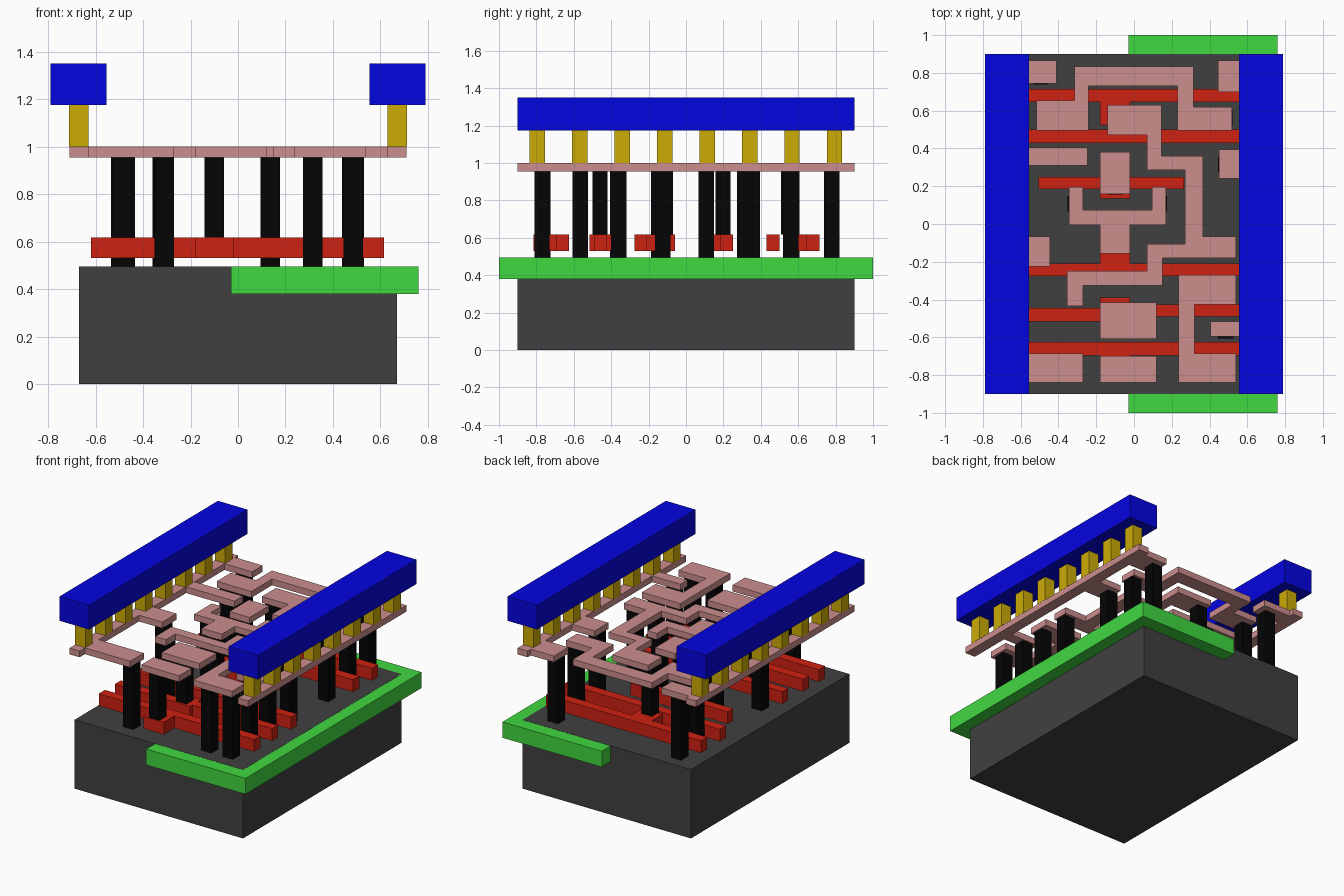
import bpy, bmesh


def material(name, rgb):
    m = bpy.data.materials.new(name)
    m.diffuse_color = [(c / 255) ** 2.2 for c in rgb] + [1]
    return m


GREY = material("dark_grey", (66, 66, 66))
GREEN = material("green", (66, 215, 66))
RED = material("red", (205, 38, 25))
BLACK = material("black", (13, 13, 13))
PINK = material("pink", (203, 140, 140))
GOLD = material("gold", (203, 170, 14))
BLUE = material("blue", (13, 13, 224))


def slab(name, shapes, z0, z1, mat):
    """Extrude one or more flat outlines from z0 up to z1 as one object."""
    bm = bmesh.new()
    for pts in shapes:
        face = bm.faces.new([bm.verts.new((x, y, z0)) for x, y in pts])
        up = bmesh.ops.extrude_face_region(bm, geom=[face])["geom"]
        for v in up:
            if isinstance(v, bmesh.types.BMVert):
                v.co.z = z1
    bmesh.ops.recalc_face_normals(bm, faces=bm.faces)
    me = bpy.data.meshes.new(name)
    bm.to_mesh(me)
    bm.free()
    me.materials.append(mat)
    ob = bpy.data.objects.new(name, me)
    bpy.context.collection.objects.link(ob)
    return ob


def rect(x0, x1, y0, y1):
    return [(x0, y0), (x1, y0), (x1, y1), (x0, y1)]


def square(x, y, r=0.041):
    return rect(x - r, x + r, y - r, y + r)


def padded_strip(x0, x1, y0, y1, pad_y):
    """Horizontal bar with a contact pad reaching to pad_y above or below."""
    a, b = -0.18, -0.02
    if pad_y > y1:
        return [(x0, y0), (x1, y0), (x1, y1), (b, y1), (b, pad_y), (a, pad_y), (a, y1), (x0, y1)]
    return [(x0, y1), (x1, y1), (x1, y0), (b, y0), (b, pad_y), (a, pad_y), (a, y0), (x0, y0)]


def tabbed_rail(side, tabs):
    """Long rail with tabs (reach, y0, y1) pointing to the centre."""
    inner = [(side * 0.63, -0.9)]
    for reach, y0, y1 in tabs:
        inner += [(side * 0.63, y0), (side * reach, y0), (side * reach, y1), (side * 0.63, y1)]
    return inner + [(side * 0.63, 0.9), (side * 0.71, 0.9), (side * 0.71, -0.9)]


# Substrate and the well set flush in its top
slab("substrate", [rect(-0.67, 0.67, -0.9, 0.9)], 0, 0.495, GREY)
slab("well", [rect(-0.03, 0.76, -1, 1)], 0.38, 0.494, GREEN)

# Gate bars
L, R = -0.62, 0.615
gates = [
    padded_strip(L, R, 0.645, 0.715, 0.525),
    rect(L, R, 0.43, 0.5),
    padded_strip(-0.505, 0.265, 0.185, 0.25, 0.135),
    padded_strip(L, R, -0.275, -0.21, -0.06),
    [(L, -0.515), (-0.02, -0.515), (-0.02, -0.49), (R, -0.49), (R, -0.425),
     (-0.02, -0.425), (-0.02, -0.39), (-0.18, -0.39), (-0.18, -0.445), (L, -0.445)],
    padded_strip(L, R, -0.695, -0.625, -0.815),
]
for pts in gates:
    slab("gate_bar", [pts], 0.53, 0.618, RED)

# Contact posts: to the substrate, and shorter ones standing on the gates
posts = [(-0.495, 0.78), (-0.475, 0.565), (0.48, 0.56), (0.485, 0.78),
         (-0.32, 0.355), (0.485, 0.315), (-0.31, 0.108), (0.135, 0.108),
         (-0.49, -0.145), (0.49, -0.125), (-0.313, -0.365), (0.49, -0.36),
         (0.485, -0.565), (0.485, -0.77), (0.315, -0.77), (-0.31, -0.765)]
for p in posts:
    slab("contact_post", [square(*p)], 0.494, 0.957, BLACK)
for y in (0.55, 0.198, -0.11, -0.46, -0.77):
    slab("gate_post", [square(-0.1, y)], 0.617, 0.957, BLACK)

# Metal traces
traces = [
    # arch over the back gate
    [(-0.515, 0.495), (-0.24, 0.495), (-0.24, 0.73), (0.23, 0.73), (0.23, 0.495), (0.52, 0.495),
     (0.52, 0.62), (0.315, 0.62), (0.315, 0.835), (-0.315, 0.835), (-0.315, 0.655), (-0.515, 0.655)],
    # long winding trace
    [(-0.14, 0.63), (0.145, 0.63), (0.145, 0.36), (0.365, 0.36), (0.365, -0.065),
     (0.54, -0.065), (0.54, -0.18), (0.15, -0.18), (0.15, -0.325), (-0.27, -0.325),
     (-0.27, -0.435), (-0.355, -0.435), (-0.355, -0.25), (0.07, -0.25), (0.07, -0.105),
     (0.27, -0.105), (0.27, 0.285), (0.07, 0.285), (0.07, 0.47), (-0.14, 0.47)],
    # fork
    [(-0.345, 0.195), (-0.27, 0.195), (-0.27, 0.075), (0.095, 0.075), (0.095, 0.195), (0.17, 0.195),
     (0.17, -0.005), (-0.02, -0.005), (-0.02, -0.155), (-0.18, -0.155), (-0.18, -0.005), (-0.345, -0.005)],
    # bracket at the front right
    [(0.235, -0.27), (0.54, -0.27), (0.54, -0.425), (0.32, -0.425), (0.32, -0.685),
     (0.54, -0.685), (0.54, -0.84), (0.235, -0.84)],
    rect(-0.18, -0.02, 0.16, 0.38),
    rect(-0.18, 0.12, -0.61, -0.415),
    rect(-0.18, 0.12, -0.84, -0.7),
]
for pts in traces:
    slab("metal_trace", [pts], 0.955, 1.0, PINK)

# Side rails with tabs
left_tabs = [(0.27, -0.84, -0.685), (0.445, -0.225, -0.065), (0.245, 0.31, 0.405), (0.41, 0.745, 0.865)]
right_tabs = [(0.405, -0.595, -0.515), (0.45, 0.24, 0.395), (0.445, 0.7, 0.865)]
slab("left_rail", [tabbed_rail(-1, left_tabs)], 0.955, 1.0, PINK)
slab("right_rail", [tabbed_rail(1, right_tabs)], 0.955, 1.0, PINK)

# Vias and top power bars, both sides
for side, word in ((-1, "left"), (1, "right")):
    vias = [square(side * 0.67, -0.795 + i * 0.227) for i in range(8)]
    slab(word + "_vias", vias, 1.0, 1.176, GOLD)
    slab(word + "_power_bar", [rect(*sorted((side * 0.555, side * 0.79)), -0.9, 0.9)],
         1.175, 1.35, BLUE)
